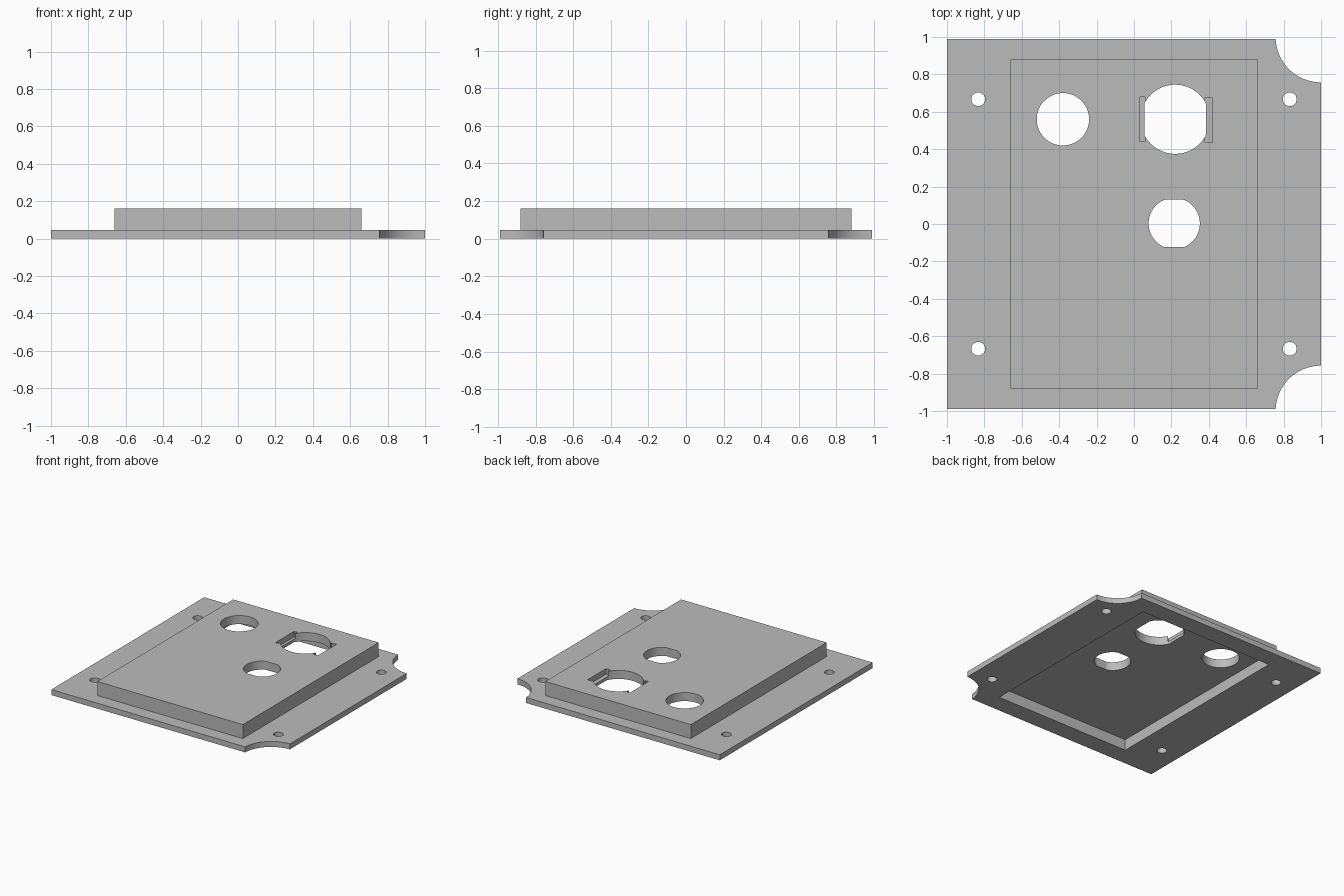
import bpy
import bmesh
from math import cos, sin, pi, radians

old = bpy.data.objects.get("Cube")
if old:
    bpy.data.objects.remove(old, do_unlink=True)

PLATE_TOP, TOP, CEILING = 0.045, 0.16, 0.09

grey = bpy.data.materials.new("light grey")
grey.use_nodes = True
colour = (0.5, 0.5, 0.5, 1)
grey.diffuse_color = colour
grey.node_tree.nodes["Principled BSDF"].inputs["Base Color"].default_value = colour


def prism(name, outline, z0, z1):
    """Extrude a closed outline from z0 up to z1."""
    bm = bmesh.new()
    face = bm.faces.new([bm.verts.new((x, y, z0)) for x, y in outline])
    top = bmesh.ops.extrude_face_region(bm, geom=[face])["geom"]
    bmesh.ops.translate(bm, vec=(0, 0, z1 - z0),
                        verts=[v for v in top if isinstance(v, bmesh.types.BMVert)])
    bmesh.ops.recalc_face_normals(bm, faces=bm.faces)
    mesh = bpy.data.meshes.new(name)
    bm.to_mesh(mesh)
    bm.free()
    mesh.materials.append(grey)
    obj = bpy.data.objects.new(name, mesh)
    bpy.context.collection.objects.link(obj)
    return obj


def rect(x0, x1, y0, y1):
    return [(x0, y0), (x1, y0), (x1, y1), (x0, y1)]


def circle(cx, cy, r, flat_x=9, flat_y=9, sides=96):
    """Circle outline, optionally flattened at a distance from its centre."""
    points = []
    for i in range(sides):
        a = 2 * pi * (i + 0.5) / sides
        x = max(-flat_x, min(flat_x, r * cos(a)))
        y = max(-flat_y, min(flat_y, r * sin(a)))
        points.append((cx + x, cy + y))
    return points


def combine(target, tool, operation):
    tool.hide_render = True
    mod = target.modifiers.new(operation, 'BOOLEAN')
    mod.operation, mod.solver, mod.object = operation, 'EXACT', tool
    bpy.context.view_layer.objects.active = target
    bpy.ops.object.modifier_apply(modifier=mod.name)
    bpy.data.objects.remove(tool, do_unlink=True)


def cut(outline, z0=-0.1, z1=0.3):
    combine(panel, prism("cutter", outline, z0, z1), 'DIFFERENCE')


# Flange plate with the raised housing
panel = prism("panel_cover", rect(-1, 1, -0.99, 0.99), 0, PLATE_TOP)
housing = prism("housing", rect(-0.66, 0.66, -0.88, 0.88), 0.01, TOP)
combine(panel, housing, 'UNION')

# Hollow underside
cut(rect(-0.617, 0.617, -0.838, 0.838), -0.1, CEILING)

# Corner notches and screw holes
for side in (-1, 1):
    cut(circle(1.0, side * 1.0, 0.243))
    for x in (-0.833, 0.833):
        cut(circle(x, side * 0.667, 0.037, sides=48))

# Round opening, flat-sided opening and connector opening
cut(circle(-0.38, 0.56, 0.14))
cut(circle(0.215, 0.003, 0.137, flat_y=0.127))
cut(circle(0.22, 0.56, 0.185, flat_x=0.165))

# Shallow clip slots beside the connector opening
cut(rect(0.032, 0.06, 0.44, 0.68), 0.115, 0.3)
cut(rect(0.38, 0.42, 0.435, 0.675), 0.115, 0.3)

# Smooth hole walls, sharp edges
bpy.ops.object.select_all(action='DESELECT')
panel.select_set(True)
bpy.context.view_layer.objects.active = panel
bpy.ops.object.shade_smooth_by_angle(angle=radians(25))
